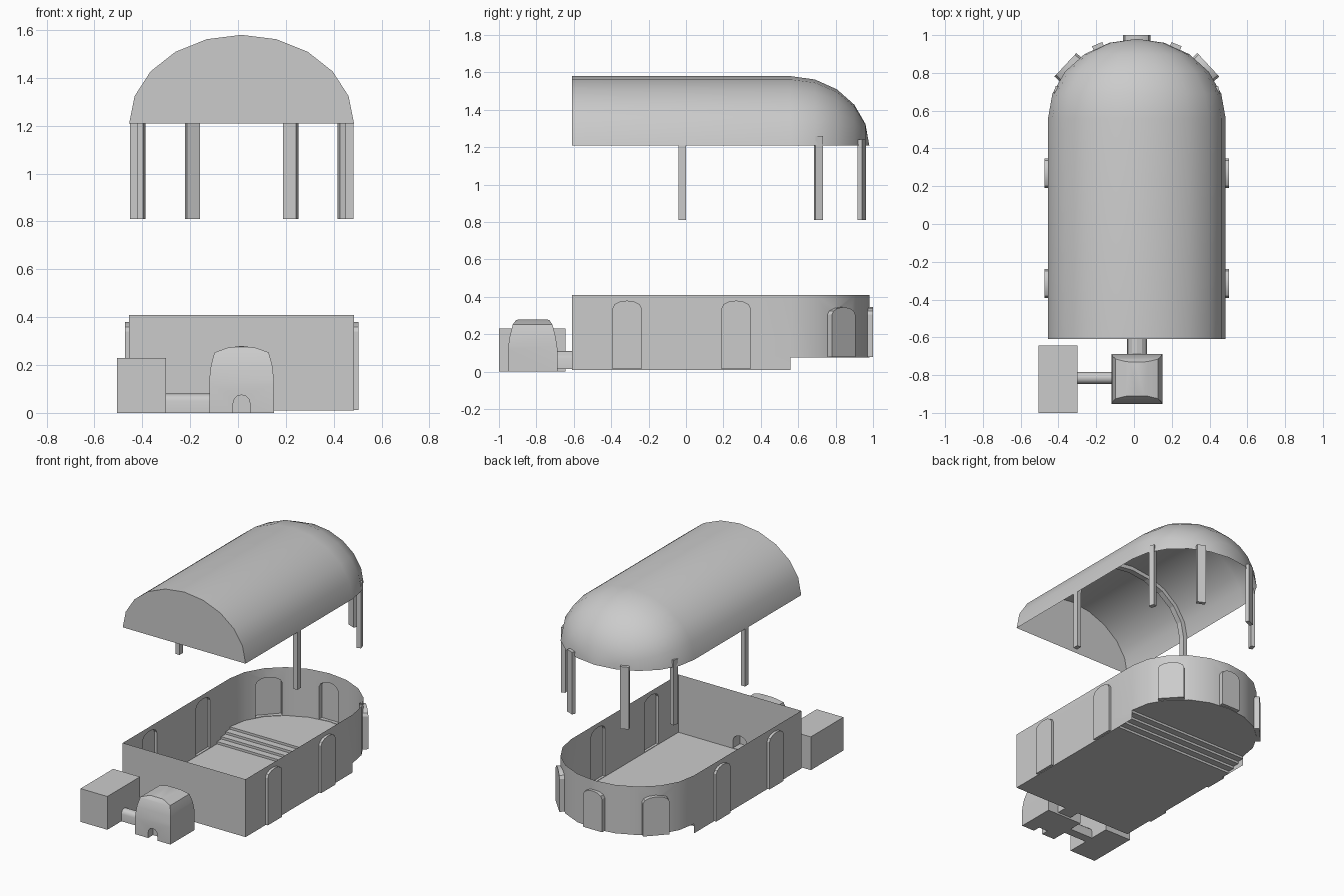
import bpy, bmesh
from math import sin, cos, pi, radians
from mathutils import Matrix, Vector

if "Cube" in bpy.data.objects:
    bpy.data.objects.remove(bpy.data.objects["Cube"])

CX, W, D, H = 0.015, 0.47, 0.42, 0.37      # hall axis, half width, apse depth, vault rise
Y0, Y1 = -0.61, 0.56                       # front wall, start of apse
SEG = 10


def finish(name, bm, smooth=None):
    bmesh.ops.recalc_face_normals(bm, faces=bm.faces)
    me = bpy.data.meshes.new(name)
    bm.to_mesh(me)
    bm.free()
    ob = bpy.data.objects.new(name, me)
    bpy.context.collection.objects.link(ob)
    if smooth:
        shade(ob, smooth)
    return ob


def activate(ob):
    bpy.ops.object.select_all(action='DESELECT')
    ob.select_set(True)
    bpy.context.view_layer.objects.active = ob


def shade(ob, angle):
    activate(ob)
    bpy.ops.object.shade_smooth_by_angle(angle=radians(angle))


def prism(name, pts, depth, loc=(0, 0, 0), rot=0, axis='Z', smooth=None):
    """Extrude a local (x, z) outline along local +y."""
    M = Matrix.Translation(loc) @ Matrix.Rotation(radians(rot), 4, axis)
    bm = bmesh.new()
    a = [bm.verts.new(M @ Vector((u, 0, v))) for u, v in pts]
    b = [bm.verts.new(M @ Vector((u, depth, v))) for u, v in pts]
    bm.faces.new(a)
    bm.faces.new(b)
    for i in range(len(pts)):
        j = (i + 1) % len(pts)
        bm.faces.new((a[i], a[j], b[j], b[i]))
    return finish(name, bm, smooth)


def box(name, x0, x1, y0, y1, z0, z1):
    return prism(name, [(x0, z0), (x1, z0), (x1, z1), (x0, z1)], y1 - y0, (0, y0, 0))


def sheet(name, rows, smooth=None):
    bm = bmesh.new()
    vs = [[bm.verts.new(p) for p in r] for r in rows]
    for r, s in zip(vs, vs[1:]):
        for i in range(len(r) - 1):
            bm.faces.new((r[i], r[i + 1], s[i + 1], s[i]))
    bmesh.ops.remove_doubles(bm, verts=bm.verts, dist=1e-5)
    return finish(name, bm, smooth)


def boolean(ob, other, op):
    m = ob.modifiers.new(op, 'BOOLEAN')
    m.operation, m.object, m.solver = op, other, 'EXACT'
    activate(ob)
    bpy.ops.object.modifier_apply(modifier=m.name)
    bpy.data.objects.remove(other)


def arch(w, z0, z1, rise, n=6):
    top = [(w / 2 * cos(pi * i / n), z1 - rise + rise * sin(pi * i / n)) for i in range(n + 1)]
    return [(-w / 2, z0), (w / 2, z0)] + top


# Hall walls: hull with round apse, raised at the back
apse = [(CX + W * cos(pi * i / SEG), Y1 + D * sin(pi * i / SEG)) for i in range(SEG + 1)]
plan = [(CX - W, Y0), (CX + W, Y0)] + apse
walls = prism("hall_walls", plan, 0.4, (0, 0, 0.41), -90, 'X')
boolean(walls, box("apse_cut", -1, 1, Y1, 1.2, -0.1, 0.075), 'DIFFERENCE')

# Arched niches bulging outwards, plus the entrance passage
for y in (-0.315, 0.268):
    for s in (-1, 1):
        boolean(walls, prism("niche", arch(0.155, 0.013, 0.38, 0.04), 0.1,
                             (CX + s * 0.488, y, 0), s * 90), 'UNION')
for x, y, a, w in ((0, 1.0, 180, 0.145), (0.378, 0.843, 133, 0.17), (-0.378, 0.843, -133, 0.17)):
    boolean(walls, prism("niche", arch(w, 0.078, 0.345, 0.04), 0.13, (CX + x, y, 0), a), 'UNION')
boolean(walls, prism("passage", arch(0.105, 0.013, 0.11, 0.045), 0.15, (CX, -0.71, 0)), 'UNION')

# Open the hull at the top, bottom and under the stairs
bm = bmesh.new()
bm.from_mesh(walls.data)
dead = []
for f in bm.faces:
    c, n = f.calc_center_median(), f.normal
    flat = abs(n.z) > 0.9 and (c.z > 0.405 or c.z < 0.0115 or abs(c.z - 0.075) < 0.001)
    if flat or (abs(n.y) > 0.99 and abs(c.y - Y1) < 0.002 and c.z < 0.076):
        dead.append(f)
bmesh.ops.delete(bm, geom=dead, context='FACES')
bm.to_mesh(walls.data)
bm.free()
shade(walls, 25)

# Floor with four steps up to the apse
N = 4
prof = [(Y0, 0.01)]
for i in range(N):
    y = 0.42 + (Y1 - 0.42) * i / (N - 1)
    prof += [(y, 0.01 + 0.065 * i / N), (y, 0.01 + 0.065 * (i + 1) / N)]
sheet("hall_floor_and_steps", [[(x, y, z) for y, z in prof] for x in (CX - W, CX + W)])
bm = bmesh.new()
bm.faces.new([bm.verts.new((x, y, 0.075)) for x, y in apse])
finish("apse_floor", bm)

# Roof: barrel vault ending in a quarter dome
ZR = 1.21
def ring(y, k):
    return [(CX + W * k * cos(pi * i / SEG), y, ZR + H * k * sin(pi * i / SEG)) for i in range(SEG + 1)]

rows = [ring(Y0, 1)] + [ring(Y1 + D * sin(pi * j / SEG), cos(pi * j / SEG)) for j in range(SEG // 2 + 1)]
sheet("vault_roof", rows, 35)
bm = bmesh.new()
bm.faces.new([bm.verts.new(p) for p in ring(Y0, 1)])
finish("roof_end_wall", bm)

# Cross rib with its two pillars
def rib_line(a, b):
    arc = [(a * cos(pi * i / SEG), ZR + b * sin(pi * i / SEG)) for i in range(SEG + 1)]
    return [(a, 0.81)] + arc + [(-a, 0.81)]

prism("rib_and_side_pillars", rib_line(W - 0.003, H - 0.003) + rib_line(W - 0.035, H - 0.03)[::-1],
      0.04, (CX, -0.04, 0))

# Apse pillars
for s in (-1, 1):
    prism("apse_side_pillar", [(-0.02, 0.81), (0.02, 0.81), (0.02, 1.26), (-0.02, 1.26)], 0.03,
          (CX + s * 0.435, 0.712, 0), s * 105)
    prism("apse_rear_pillar", [(-0.029, 0.81), (0.029, 0.81), (0.029, 1.24), (-0.029, 1.24)], 0.025,
          (CX + s * 0.21, 0.952, 0), 180 - s * 22)

# Entrance porch: two crossing vault profiles intersected
half = [(0.135, 0), (0.135, 0.14), (0.128, 0.2), (0.113, 0.253), (0.06, 0.272)]
porch = prism("entrance_porch", half + [(0, 0.28)] + [(-u, v) for u, v in half[::-1]],
              0.4, (CX, -1.0, 0))
side = [(0.133, 0), (0.133, 0.12), (0.122, 0.19), (0.107, 0.25), (0.09, 0.275), (0.07, 0.281)]
boolean(porch, prism("porch_profile", side + [(-u, v) for u, v in side[::-1]],
                     0.6, (CX + 0.3, -0.82, 0), 90), 'INTERSECT')
boolean(porch, prism("door_cut", arch(0.07, -0.02, 0.075, 0.035), 0.1, (CX, -1.0, 0)), 'DIFFERENCE')
shade(porch, 35)

# Side room and its link to the porch
box("side_room", -0.505, -0.30, -1.0, -0.643, 0, 0.23)
prism("side_room_link", arch(0.062, 0, 0.08, 0.03), 0.22, (-0.1, -0.815, 0), 90, smooth=40)
